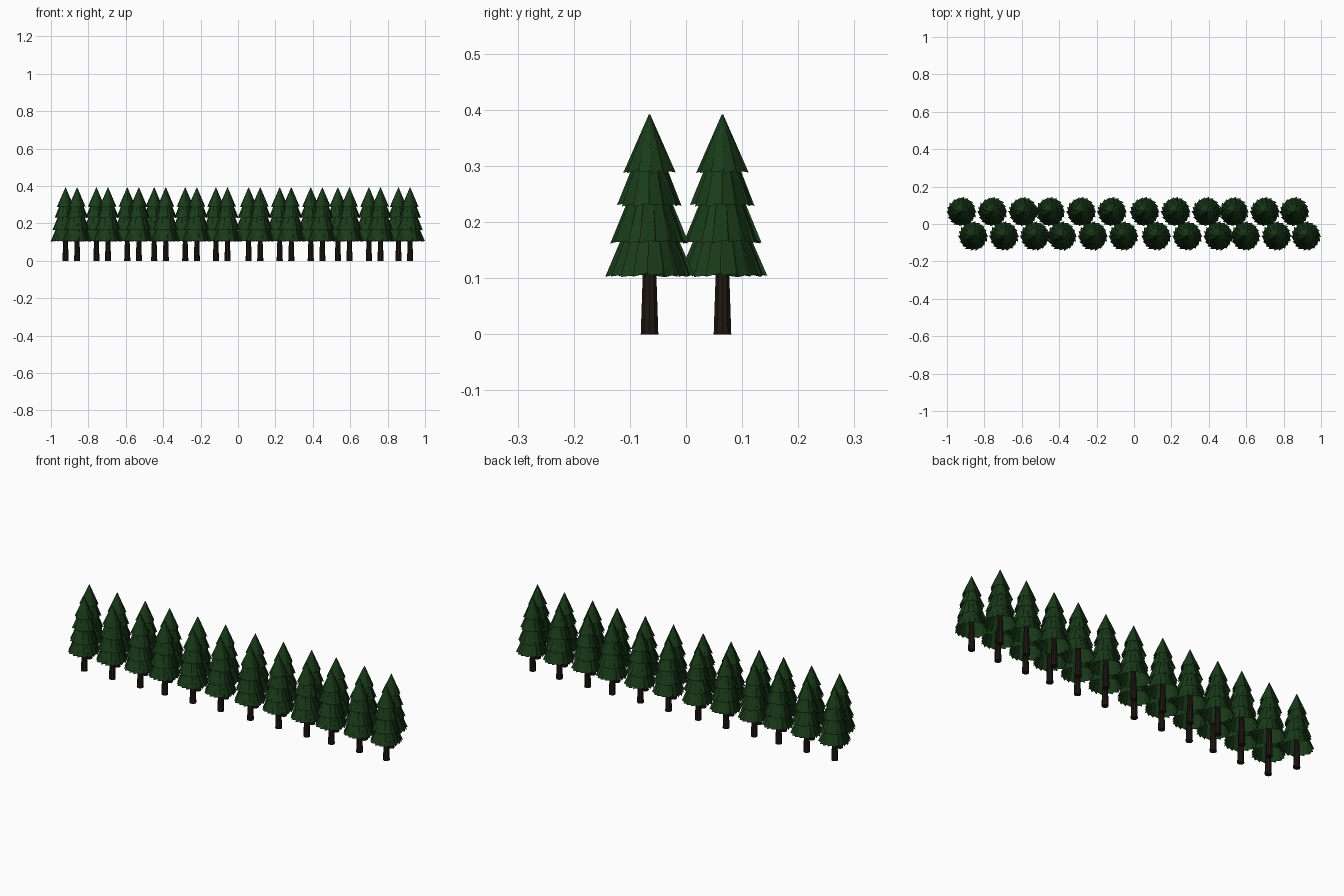
import bpy, bmesh, random
from math import sin, cos, tau

if "Cube" in bpy.data.objects:
    bpy.data.objects.remove(bpy.data.objects["Cube"])

random.seed(4)


def material(name, color):
    m = bpy.data.materials.new(name)
    m.diffuse_color = (*color, 1)
    m.use_nodes = True
    m.node_tree.nodes["Principled BSDF"].inputs["Base Color"].default_value = m.diffuse_color
    return m


GREEN = material("needle_green", (0.010, 0.043, 0.010))
BROWN = material("bark_brown", (0.014, 0.009, 0.006))


def point(bm, r, a, z):
    return bm.verts.new((r * cos(a), r * sin(a), z))


def add_tier(bm, n, r_top, z_top, r_rim, z_rim, phase):
    """Open skirt of overlapping pleats with a saw-tooth rim."""
    angles = [phase + tau * (i + random.uniform(-0.15, 0.15)) / n for i in range(n)]
    top = [point(bm, r_top, a, z_top) for a in angles]
    outer = [point(bm, r_rim * random.uniform(0.97, 1.02), a,
                   z_rim + random.uniform(-0.002, 0.002)) for a in angles]
    inner = [point(bm, r_rim * random.uniform(0.87, 0.91), a,
                   z_rim + random.uniform(0.002, 0.006)) for a in angles]
    for i in range(n):
        j = (i + 1) % n
        bm.faces.new((top[i], outer[i], inner[j]))
        bm.faces.new((top[i], inner[j], top[j]))
        bm.faces.new((top[j], inner[j], outer[j]))


def make_mesh(bm, name, mat):
    mesh = bpy.data.meshes.new(name)
    bm.to_mesh(mesh)
    bm.free()
    mesh.materials.append(mat)
    return mesh


# foliage: four stacked pleated skirts
bm = bmesh.new()
for n, r_top, z_top, r_rim, z_rim, phase in (
        (11, 0.0012, 0.392, 0.047, 0.287, 0.1),
        (13, 0.016, 0.335, 0.059, 0.229, 0.5),
        (15, 0.024, 0.275, 0.070, 0.162, 0.2),
        (18, 0.032, 0.215, 0.080, 0.103, 0.0)):
    add_tier(bm, n, r_top, z_top, r_rim, z_rim, phase)
foliage = make_mesh(bm, "foliage", GREEN)

# trunk: tapered ten-sided post rising inside the skirts
bm = bmesh.new()
rings = [[point(bm, r, tau * i / 10, z) for i in range(10)]
         for r, z in ((0.0165, 0), (0.013, 0.10), (0.005, 0.33))]
for lo, hi in zip(rings, rings[1:]):
    for i in range(10):
        j = (i + 1) % 10
        bm.faces.new((lo[i], lo[j], hi[j], hi[i]))
bm.faces.new(rings[0][::-1])
bm.faces.new(rings[-1])
trunk = make_mesh(bm, "trunk", BROWN)

# two staggered rows of trees
ROW = (-0.922, -0.757, -0.592, -0.448, -0.282, -0.118,
       0.057, 0.223, 0.389, 0.534, 0.700, 0.858)
for y, shift in ((0.065, 0.0), (-0.065, 0.062)):
    for x in ROW:
        for mesh in (foliage, trunk):
            ob = bpy.data.objects.new("tree_" + mesh.name, mesh)
            ob.location = (x + shift, y, 0)
            bpy.context.collection.objects.link(ob)
